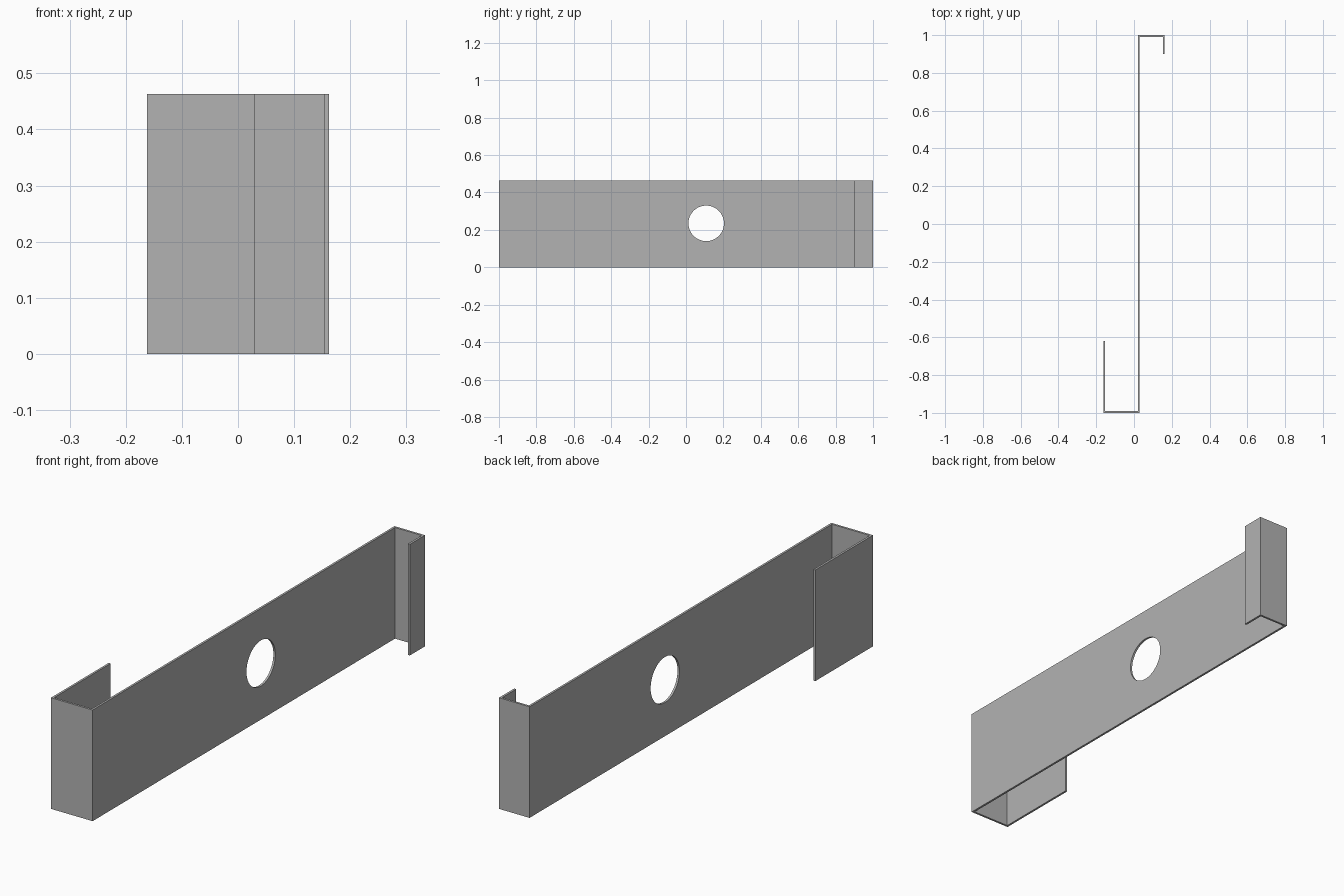
import bpy, bmesh
from math import radians
from mathutils import Matrix, Vector

cube = bpy.data.objects.get("Cube")
if cube:
    bpy.data.objects.remove(cube, do_unlink=True)

HEIGHT = 0.463
T = 0.009                      # sheet thickness
X_OUT, WEB = 0.162, 0.03       # outer half width, +x face of the web
LONG_LIP, SHORT_LIP = -0.62, 0.9

steel = bpy.data.materials.new("grey_steel")
steel.use_nodes = True
grey = (0.45, 0.45, 0.45, 1)
steel.diffuse_color = grey
steel.node_tree.nodes["Principled BSDF"].inputs["Base Color"].default_value = grey


def make_object(name, bm):
    bmesh.ops.recalc_face_normals(bm, faces=bm.faces)
    mesh = bpy.data.meshes.new(name)
    bm.to_mesh(mesh)
    bm.free()
    mesh.materials.append(steel)
    obj = bpy.data.objects.new(name, mesh)
    bpy.context.collection.objects.link(obj)
    return obj


# Bent sheet: long lip, front flange, web, back flange, short lip
outline = [
    (-X_OUT, LONG_LIP), (-X_OUT, -1), (WEB, -1), (WEB, 1 - T),
    (X_OUT - T, 1 - T), (X_OUT - T, SHORT_LIP), (X_OUT, SHORT_LIP), (X_OUT, 1),
    (WEB - T, 1), (WEB - T, T - 1), (T - X_OUT, T - 1), (T - X_OUT, LONG_LIP),
]
bm = bmesh.new()
base = bm.faces.new([bm.verts.new((x, y, 0)) for x, y in outline])
extruded = bmesh.ops.extrude_face_region(bm, geom=[base])["geom"]
top = [v for v in extruded if isinstance(v, bmesh.types.BMVert)]
bmesh.ops.translate(bm, verts=top, vec=Vector((0, 0, HEIGHT)))
bracket = make_object("bent_sheet_bracket", bm)

# Round hole through the web
bm = bmesh.new()
bmesh.ops.create_cone(
    bm, cap_ends=True, segments=64, radius1=0.095, radius2=0.095, depth=0.1,
    matrix=Matrix.Translation((WEB - T / 2, 0.108, 0.235)) @ Matrix.Rotation(radians(90), 4, 'Y'))
cutter = make_object("hole_cutter", bm)
cutter.hide_render = True

cut = bracket.modifiers.new("web_hole", 'BOOLEAN')
cut.operation = 'DIFFERENCE'
cut.solver = 'EXACT'
cut.object = cutter

bpy.ops.object.select_all(action='DESELECT')
bracket.select_set(True)
bpy.context.view_layer.objects.active = bracket
bpy.ops.object.modifier_apply(modifier=cut.name)
bpy.data.objects.remove(cutter, do_unlink=True)
bpy.ops.object.shade_smooth_by_angle(angle=radians(30))
